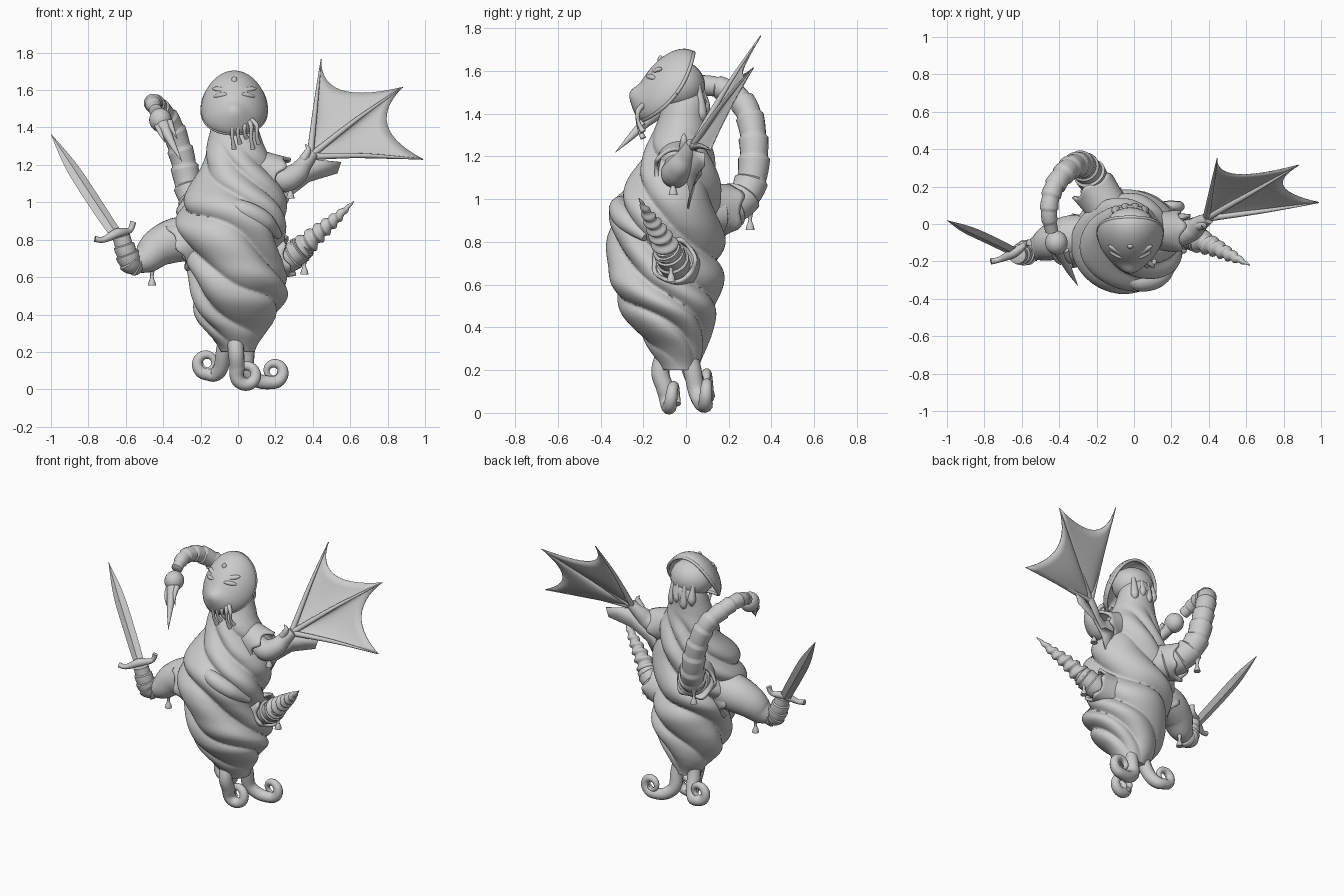
import bpy, bmesh, math
from mathutils import Vector as V

PI2 = math.tau


def spline(p, t):
    # Catmull-Rom sample of a list of vectors, t in 0..1
    f = t * (len(p) - 1)
    i = min(int(f), len(p) - 2)
    f -= i
    a, b, c, d = p[max(i - 1, 0)], p[i], p[i + 1], p[min(i + 2, len(p) - 1)]
    return 0.5 * (2 * b + (c - a) * f + (2 * a - 5 * b + 4 * c - d) * f**2 + (3 * b - a - 3 * c + d) * f**3)


def grid_mesh(name, rows, closed=True, caps=True, solid=0, angle=50):
    # skin a list of equal-length point rows
    bm = bmesh.new()
    vs = [[bm.verts.new(p) for p in r] for r in rows]
    n = len(rows[0])
    for a, b in zip(vs, vs[1:]):
        for j in range(n if closed else n - 1):
            k = (j + 1) % n
            bm.faces.new((a[j], a[k], b[k], b[j]))
    if closed and caps:
        bm.faces.new(vs[0][::-1])
        bm.faces.new(vs[-1])
    bmesh.ops.remove_doubles(bm, verts=bm.verts, dist=1e-5)
    bmesh.ops.recalc_face_normals(bm, faces=bm.faces)
    me = bpy.data.meshes.new(name)
    bm.to_mesh(me)
    bm.free()
    ob = bpy.data.objects.new(name, me)
    bpy.context.collection.objects.link(ob)
    if solid:
        m = ob.modifiers.new("thickness", "SOLIDIFY")
        m.thickness = solid
        m.offset = 0
    bpy.ops.object.select_all(action='DESELECT')
    ob.select_set(True)
    bpy.context.view_layer.objects.active = ob
    bpy.ops.object.shade_smooth_by_angle(angle=math.radians(angle))
    return ob


def tube(name, pts, radii, n=14, steps=40, mod=None, up=(0.3, 0.9, 0.2), flat=1, angle=50):
    pts = [V(p) for p in pts]
    rad = [V((r, 0, 0)) for r in radii]
    c = [spline(pts, i / steps) for i in range(steps + 1)]
    u, rows = V(up), []
    for i in range(steps + 1):
        d = (c[min(i + 1, steps)] - c[max(i - 1, 0)]).normalized()
        u = (u - d * u.dot(d)).normalized()
        w = d.cross(u)
        t = i / steps
        r = max(spline(rad, t).x, 0.001)
        row = []
        for j in range(n):
            a = PI2 * j / n
            q = r * (mod(t, a) if mod else 1)
            row.append(c[i] + u * math.cos(a) * q + w * math.sin(a) * q * flat)
        rows.append(row)
    return grid_mesh(name, rows, angle=angle)


def sleeve(name, a, b, r0, r1, jag=0.025, points=5):
    # flared cuff with a pointed rim
    a, b = V(a), V(b)
    q = (b - a).normalized().to_track_quat('Z', 'Y')
    rows = []
    for i in range(11):
        t = i / 10
        r = r0 + (r1 - r0) * t
        row = []
        for j in range(40):
            s = abs(math.cos(points * PI2 * j / 80)) ** 3
            r2 = r * (1 + 0.1 * s * t**3)
            g = PI2 * j / 40
            row.append(a + q @ V((r2 * math.cos(g), r2 * math.sin(g), (b - a).length * t + jag * s * t**3)))
        rows.append(row)
    grid_mesh(name, rows, caps=False, solid=0.018)


def ball(name, loc, scale, rot=(0, 0, 0)):
    bpy.ops.mesh.primitive_uv_sphere_add(segments=24, ring_count=14, location=loc, rotation=rot)
    ob = bpy.context.object
    ob.name, ob.scale = name, scale
    bpy.ops.object.shade_smooth()


def tassel(x, y, z):
    tube("cuff_tassel", [(x, y, z + 0.11), (x, y, z + 0.05), (x, y, z + 0.02), (x, y, z)],
         [0.022, 0.009, 0.018, 0.022], n=10, steps=12)


# body wrapped in spiralling folds: left, right, front
prof = [V(p) for p in [(-0.09, 0.09, -0.11), (-0.16, 0.14, -0.17), (-0.22, 0.20, -0.24), (-0.24, 0.25, -0.31),
        (-0.25, 0.25, -0.35), (-0.28, 0.23, -0.35), (-0.31, 0.23, -0.36), (-0.32, 0.25, -0.36),
        (-0.30, 0.25, -0.33), (-0.25, 0.22, -0.27), (-0.20, 0.185, -0.21), (-0.175, 0.15, -0.17),
        (-0.15, 0.115, -0.13), (-0.12, 0.09, -0.10), (-0.06, 0.03, -0.05)]]
back = [V((y, 0, 0)) for y in (0.06, 0.09, 0.12, 0.15, 0.16, 0.17, 0.17, 0.16, 0.15, 0.15, 0.13, 0.11, 0.10, 0.10, 0.06)]
rows = []
for i in range(151):
    t = i / 150
    z = 0.2 + 1.37 * t
    l, r, f = spline(prof, t)
    k = spline(back, t).x
    amp = 0.19 * max(0, min(1, (z - 0.2) / 0.15, (1.33 - z) / 0.12))
    row = []
    for j in range(128):
        g = PI2 * j / 128
        ph = z / 0.2 + 5 * g / PI2 + 0.25 * math.sin(g * 2 + z * 5) + 0.15 * math.sin(g - z * 9)
        s = 1 + amp * (abs(math.sin(math.pi * ph)) ** 0.8 - 0.66)
        row.append(V(((l + r) / 2 + math.sin(g) * (r - l) / 2 * s, (f + k) / 2 - math.cos(g) * (k - f) / 2 * s, z)))
    rows.append(row)
grid_mesh("wrapped_body", rows, angle=70)
tube("front_fold", [(-0.06, -0.27, 0.99), (0.03, -0.31, 0.96), (0.14, -0.28, 0.9), (0.22, -0.19, 0.82)],
     [0.03, 0.05, 0.05, 0.02])

# face mask: bulging tilted oval with rim swept back at the sides
C, E, N = V((-0.02, -0.085, 1.525)), V((0, 0.6, 0.8)), V((0, -0.8, 0.6))


def face(u, v):
    d = 0.112 * math.sqrt(max(0, 1 - (u / 0.172)**2 - (v / 0.2)**2)) - 0.05 * (u / 0.172)**2
    d += 0.035 * math.exp(-(u / 0.06)**2 - ((v + 0.13) / 0.045)**2)
    return C + V((u, 0, 0)) + E * v + N * d


def rim(i, n, q=1):
    return 0.172 * q * math.cos(PI2 * i / n), 0.2 * q * math.sin(PI2 * i / n)


rows = [[face(*rim(j, 48, math.sin(PI2 / 4 * i / 16))) for j in range(48)] for i in range(17)]
grid_mesh("face_mask", rows, caps=False, solid=0.012)
tube("mask_rim", [face(*rim(i, 24)) for i in range(25)], [0.01, 0.01], n=8, steps=72)
ball("skull_back", (-0.02, -0.035, 1.53), (0.14, 0.125, 0.12))
for s in (-1, 1):
    ball("eye", face(s * 0.075, -0.01), (0.042, 0.014, 0.014), (0.6, s * 0.15, s * 0.5))
    ball("brow", face(s * 0.075, 0.03), (0.05, 0.016, 0.012), (0.6, s * -0.15, s * 0.5))
ball("forehead_bump", face(0, 0.08), (0.016, 0.014, 0.022))
# mouth feelers and nape drops
for k, x in enumerate((-0.03, 0.0, 0.035, 0.07, 0.1)):
    b = 1.285 + 0.03 * (k % 3)
    tube("mouth_feeler", [(x * 0.7, -0.2, 1.44), (x, -0.225, 1.41), (x, -0.222, (b + 1.4) / 2), (x + 0.01, -0.2, b)],
         [0.015, 0.012, 0.009, 0.014], n=10, steps=16)
for k in range(4):
    x = -0.02 + 0.05 * (k - 1.5)
    y = 0.095 - 0.015 * abs(k - 1.5)
    tube("nape_drop", [(x, y - 0.03, 1.57), (x, y - 0.01, 1.5), (x, y, 1.43 - 0.03 * (k % 2)), (x, y, 1.39 - 0.03 * (k % 2))],
         [0.012, 0.015, 0.026, 0.004], n=12, steps=18)

# sword arm
tube("sword_upper_arm", [(-0.18, -0.08, 0.81), (-0.32, -0.07, 0.8), (-0.42, -0.09, 0.76), (-0.49, -0.12, 0.7), (-0.55, -0.14, 0.67)],
     [0.12, 0.12, 0.105, 0.08, 0.05], n=24)
sleeve("sword_arm_sleeve", (-0.18, -0.09, 0.82), (-0.31, -0.09, 0.76), 0.12, 0.125, points=6)
tube("ringed_forearm", [(-0.52, -0.13, 0.66), (-0.57, -0.15, 0.68), (-0.6, -0.16, 0.74), (-0.625, -0.165, 0.82)],
     [0.05, 0.065, 0.058, 0.045], n=20, mod=lambda t, a: 1 + 0.16 * (t * 5 % 1 - 0.5), steps=50)
tube("sword_guard", [(-0.765, -0.2, 0.805), (-0.72, -0.19, 0.8), (-0.645, -0.155, 0.835), (-0.58, -0.11, 0.85), (-0.56, -0.1, 0.895)],
     [0.017, 0.016, 0.026, 0.016, 0.017], n=12)
tube("sword_blade", [(-0.64, -0.15, 0.81), (-0.76, -0.09, 0.99), (-0.89, -0.03, 1.19), (-1.0, 0.02, 1.365)],
     [0.034, 0.038, 0.034, 0.001], n=4, steps=20, up=(0.24, 0.1, 0.12), flat=0.35, angle=25)

# segmented tail arm with stinger
tube("tail_arm", [(-0.12, 0.08, 0.93), (-0.2, 0.21, 0.96), (-0.26, 0.3, 1.07), (-0.3, 0.318, 1.25), (-0.36, 0.285, 1.42),
                  (-0.43, 0.19, 1.51), (-0.455, 0.07, 1.53), (-0.44, -0.04, 1.49)],
     [0.1, 0.09, 0.076, 0.067, 0.06, 0.053, 0.045, 0.033], n=24, steps=110,
     mod=lambda t, a: 1 + 0.17 * ((t * 13) % 1 - 0.5))
ball("stinger_bulb", (-0.415, -0.1, 1.44), (0.06, 0.065, 0.064))
tube("stinger", [(-0.415, -0.1, 1.44), (-0.38, -0.18, 1.37), (-0.34, -0.26, 1.29), (-0.3, -0.33, 1.22)],
     [0.05, 0.028, 0.015, 0.001])
for dx, dz in ((-0.03, 0), (0.035, 0.02)):
    tube("stinger_barb", [(-0.4 + dx, -0.14, 1.41 + dz), (-0.385 + dx, -0.19, 1.37 + dz), (-0.36 + dx, -0.22, 1.32 + dz)],
         [0.018, 0.012, 0.001], n=8, steps=12)
sleeve("tail_sleeve", (-0.12, 0.05, 0.97), (-0.21, 0.19, 0.95), 0.1, 0.11)

# horn arm
sleeve("horn_sleeve", (0.12, -0.03, 0.68), (0.26, -0.055, 0.71), 0.1, 0.095)
tube("horn_wrist", [(0.15, -0.03, 0.66), (0.25, -0.05, 0.69), (0.34, -0.08, 0.75), (0.37, -0.095, 0.775)],
     [0.075, 0.078, 0.068, 0.05], n=20, mod=lambda t, a: 1 + 0.14 * (t * 6 % 1 - 0.5), steps=48)
tube("spiral_horn", [(0.33, -0.08, 0.745), (0.43, -0.125, 0.835), (0.53, -0.175, 0.92), (0.62, -0.22, 1.005)],
     [0.062, 0.045, 0.028, 0.002], n=20, steps=90, mod=lambda t, a: 1 + 0.18 * math.sin(a + PI2 * 8 * t))

# wing arm
sleeve("wing_sleeve", (0.08, -0.03, 1.19), (0.21, -0.04, 1.14), 0.09, 0.1, 0.035)
tube("wing_arm", [(0.14, -0.04, 1.16), (0.24, -0.05, 1.12), (0.31, -0.03, 1.15), (0.35, 0.0, 1.2), (0.4, 0.03, 1.26)],
     [0.06, 0.068, 0.06, 0.045, 0.03], n=20)
tube("wing_thumb", [(0.35, -0.01, 1.23), (0.375, -0.01, 1.28), (0.36, -0.01, 1.31)], [0.026, 0.016, 0.002], n=10, steps=14)
root = V((0.385, 0.03, 1.245))
tips = [V((0.445, 0.35, 1.765)), V((0.88, 0.315, 1.615)), V((0.99, 0.115, 1.23))]
notches = [V((0.55, 0.265, 1.6)), V((0.8, 0.2, 1.41))]
for a, m, b in zip(tips, notches, tips[1:]):
    ctl = 2 * m - (a + b) / 2
    edge = [a * (1 - t)**2 + ctl * 2 * t * (1 - t) + b * t * t for t in (k / 14 for k in range(15))]
    grid_mesh("wing_membrane", [[root.lerp(p, 0.02 + 0.98 * i / 8) + V((0, 0.02, 0)) *
                                 math.sin(math.pi * i / 8) * math.sin(math.pi * j / 14)
                                 for j, p in enumerate(edge)] for i in range(9)], closed=False, solid=0.006)
for p in tips:
    tube("wing_finger", [root, root.lerp(p, 0.5) + V((0, -0.004, 0.012)), p], [0.019, 0.012, 0.003], n=10, steps=16)
# trailing flap under the wing arm
hem = [V((0.53, 0.085, 1.155)), V((0.38, 0.05, 1.11)), V((0.28, 0.02, 1.03)), V((0.22, 0.0, 0.9))]
top = [V((0.55, 0.085, 1.215)), V((0.4, 0.03, 1.23)), V((0.28, 0.0, 1.12)), V((0.2, 0.04, 1.08))]
grid_mesh("wing_flap", [hem, top], closed=False, solid=0.008)

for p in ((-0.46, -0.1, 0.555), (0.355, -0.07, 0.615), (-0.27, 0.3, 0.855), (0.28, -0.06, 1.02)):
    tassel(*p)


# curling tentacle feet
def curl(cx, y0, y1, cz, r, start, turns, sgn, shrink):
    return [(cx + r * (1 - shrink * k / 12) * math.cos(start + sgn * turns * PI2 * k / 12), y0 + (y1 - y0) * k / 12,
             cz + r * (1 - shrink * k / 12) * math.sin(start + sgn * turns * PI2 * k / 12)) for k in range(13)]


def foot(name, lead, c, r0, r1):
    pts = lead + c
    tube(name, pts, [r0 + (r1 - r0) * i / (len(pts) - 1) for i in range(len(pts))], n=12, steps=90)


foot("left_foot", [(-0.05, 0.0, 0.32), (-0.075, 0.02, 0.21), (-0.09, 0.06, 0.12), (-0.12, 0.09, 0.08)],
     curl(-0.165, 0.1, 0.09, 0.14, 0.06, -1.4, 1.3, -1, 0.6), 0.046, 0.004)
foot("right_foot", [(0.03, 0.0, 0.32), (0.045, 0.03, 0.2), (0.05, 0.05, 0.1), (0.11, 0.075, 0.045)],
     curl(0.19, 0.09, 0.11, 0.095, 0.058, -1.6, 1.25, 1, 0.6), 0.046, 0.004)
foot("front_foot", [(-0.02, -0.08, 0.32), (-0.01, -0.12, 0.2), (-0.005, -0.1, 0.12)],
     curl(0.045, -0.09, -0.04, 0.077, 0.052, 3.1, 1.15, 1, 0.1), 0.045, 0.016)
